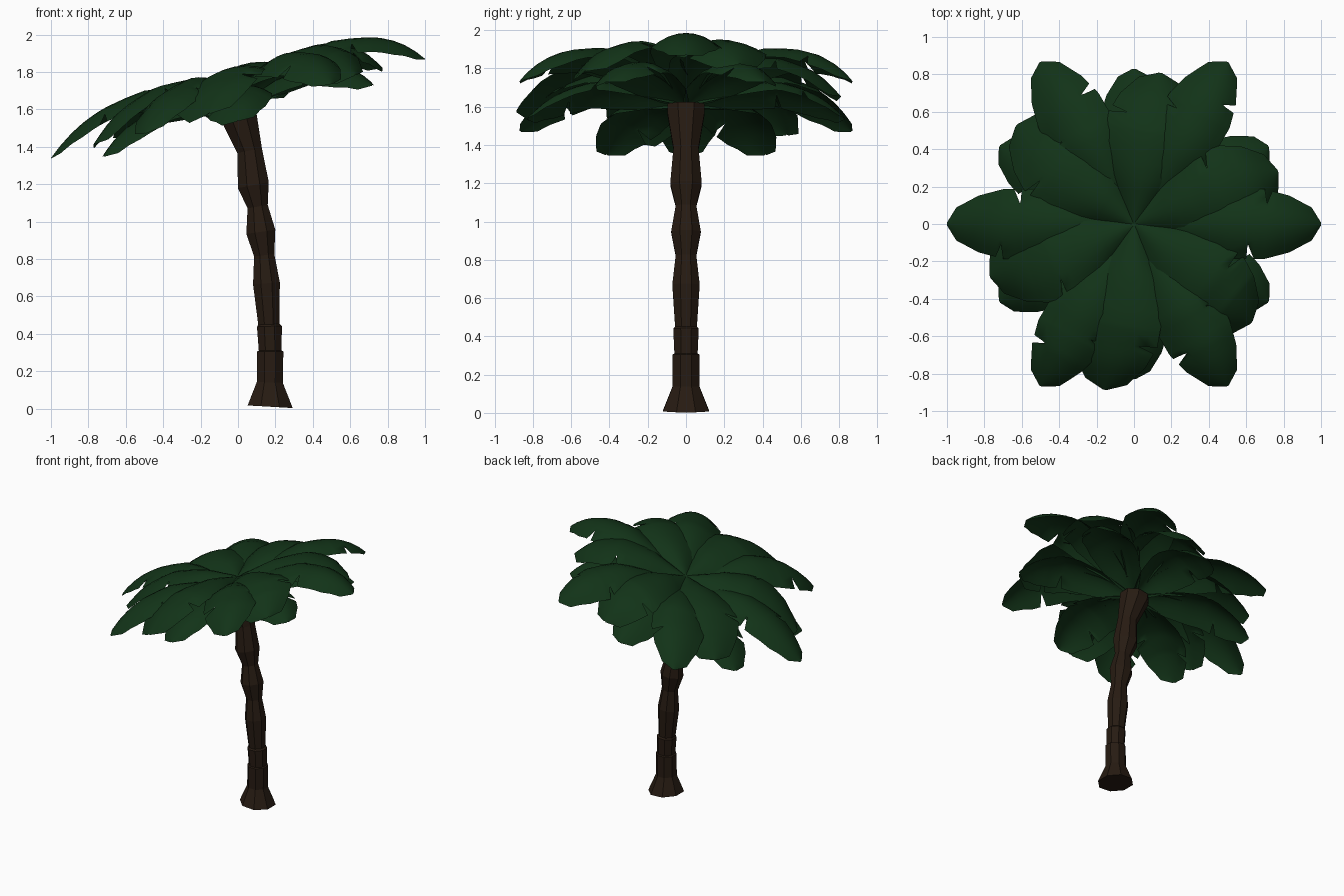
import bpy, bmesh, math

if "Cube" in bpy.data.objects:
    bpy.data.objects.remove(bpy.data.objects["Cube"])

TILT = 0.265  # crown rises towards +x


def material(name, rgb):
    m = bpy.data.materials.new(name)
    m.diffuse_color = (*rgb, 1)
    m.use_nodes = True
    m.node_tree.nodes["Principled BSDF"].inputs["Base Color"].default_value = m.diffuse_color
    return m


def make_object(name, bm, mat):
    me = bpy.data.meshes.new(name)
    bm.normal_update()
    bm.to_mesh(me)
    bm.free()
    me.materials.append(mat)
    ob = bpy.data.objects.new(name, me)
    bpy.context.collection.objects.link(ob)
    return ob


def interp(pts, t):
    for (a, va), (b, vb) in zip(pts, pts[1:]):
        if t <= b:
            return va + (vb - va) * (t - a) / (b - a)
    return pts[-1][1]


def smooth(pts, t):
    # average neighbouring samples to round the polyline
    return sum(interp(pts, min(1, max(0, t + d))) for d in (-.05, 0, .05)) / 3 if .05 < t < .95 else interp(pts, t)


bark = material("bark", (0.02, 0.011, 0.006))
green = material("leaf_green", (0.006, 0.033, 0.009))

# Trunk: eight-sided rings along a leaning path (x, z, radius)
rings = [(.172, .01, .123), (.17, .14, .071), (.172, .305, .072), (.172, .31, .062),
         (.168, .44, .068), (.165, .45, .058), (.152, .67, .073), (.14, .82, .055),
         (.122, .945, .079), (.105, 1.08, .055), (.082, 1.195, .084),
         (.062, 1.38, .067), (0, 1.57, .1), (-.005, 1.61, .1)]
bm = bmesh.new()
loops = []
for x, z, r in rings:
    k = -.06 + .26 * min(z / 1.2, 1) if z < 1.5 else .15
    loop = []
    for i in range(8):
        a = math.tau * (i + .5) / 8
        rr = r * 1.06
        dx = rr * math.cos(a)
        loop.append(bm.verts.new((x + dx, rr * math.sin(a), z + k * dx)))
    loops.append(loop)
for lo, hi in zip(loops, loops[1:]):
    for i in range(8):
        j = (i + 1) % 8
        bm.faces.new((lo[i], lo[j], hi[j], hi[i]))
bm.faces.new(loops[0][::-1])
bm.faces.new(loops[-1])
make_object("trunk", bm, bark)

# Leaf outline: half-width along the length
WIDTH = [(0, .02), (.15, .09), (.3, .15), (.5, .19), (.7, .19), (.83, .155), (.95, .09), (1, .008)]
COLS = [-1, -.75, -.5, -.25, 0, .25, .5, .75, 1]


def leaf(name, angle, length, heights, wide, notches, roll=0):
    """Arched blade; notches = (position, side) V cuts in the edge."""
    stations = {0, .08, .15, .22, .3, .4, .5, .6, .7, .77, .83, .89, .95, .98, 1}
    for t, _ in notches:
        stations = {s for s in stations if abs(s - t) > .035} | {t - .02, t, t + .02}
    bm = bmesh.new()
    ca, sa = math.cos(angle), math.sin(angle)
    rows = []
    for t in sorted(stations):
        w = interp(WIDTH, t) * wide
        row = []
        for u in COLS:
            v, s = u, t
            for nt, side in notches:
                if t == nt and u * side > .5:
                    v = side * (.5 + (abs(u) - .5) * .12)
                    s = t - .025 * (abs(u) - .5)
            y = v * w
            r = s * length
            z = smooth(heights, t) - (.07 + .03 * (1 - t)) * v * v * min(1, w / .15) + roll * y
            x2, y2 = r * ca - y * sa, r * sa + y * ca
            row.append(bm.verts.new((x2, y2, z + TILT * x2)))
        rows.append(row)
    for a, b in zip(rows, rows[1:]):
        for i in range(len(COLS) - 1):
            bm.faces.new((a[i], b[i], b[i + 1], a[i + 1]))
    ob = make_object(name, bm, green)
    for p in ob.data.polygons:
        p.use_smooth = True
    return ob


# Three whorls of six leaves: start angle, length, width scale, roll, arch heights
WHORLS = {
    "outer_leaf": (0, 1.0, .98, 0,
                   [(0, 1.65), (.25, 1.78), (.5, 1.84), (.75, 1.79), (.9, 1.71), (1, 1.605)]),
    "lower_leaf": (30, .83, .95, 0,
                   [(0, 1.61), (.3, 1.71), (.6, 1.725), (.85, 1.65), (1, 1.54)]),
    "upper_leaf": (20, .82, 1.25, .12,
                   [(0, 1.74), (.3, 1.825), (.6, 1.835), (.85, 1.75), (1, 1.62)]),
}
CUTS = [[(.72, 1), (.62, -1)], [(.66, 1), (.8, -1)], [(.75, -1), (.58, 1)]]
for w, (name, (start, length, wide, roll, heights)) in enumerate(WHORLS.items()):
    for i in range(6):
        a = math.radians(start + 60 * i)
        L = .9 if name == "upper_leaf" and i == 4 else length
        leaf(f"{name}_{i + 1}", a, L, heights, wide, CUTS[(i + w) % 3], roll)
